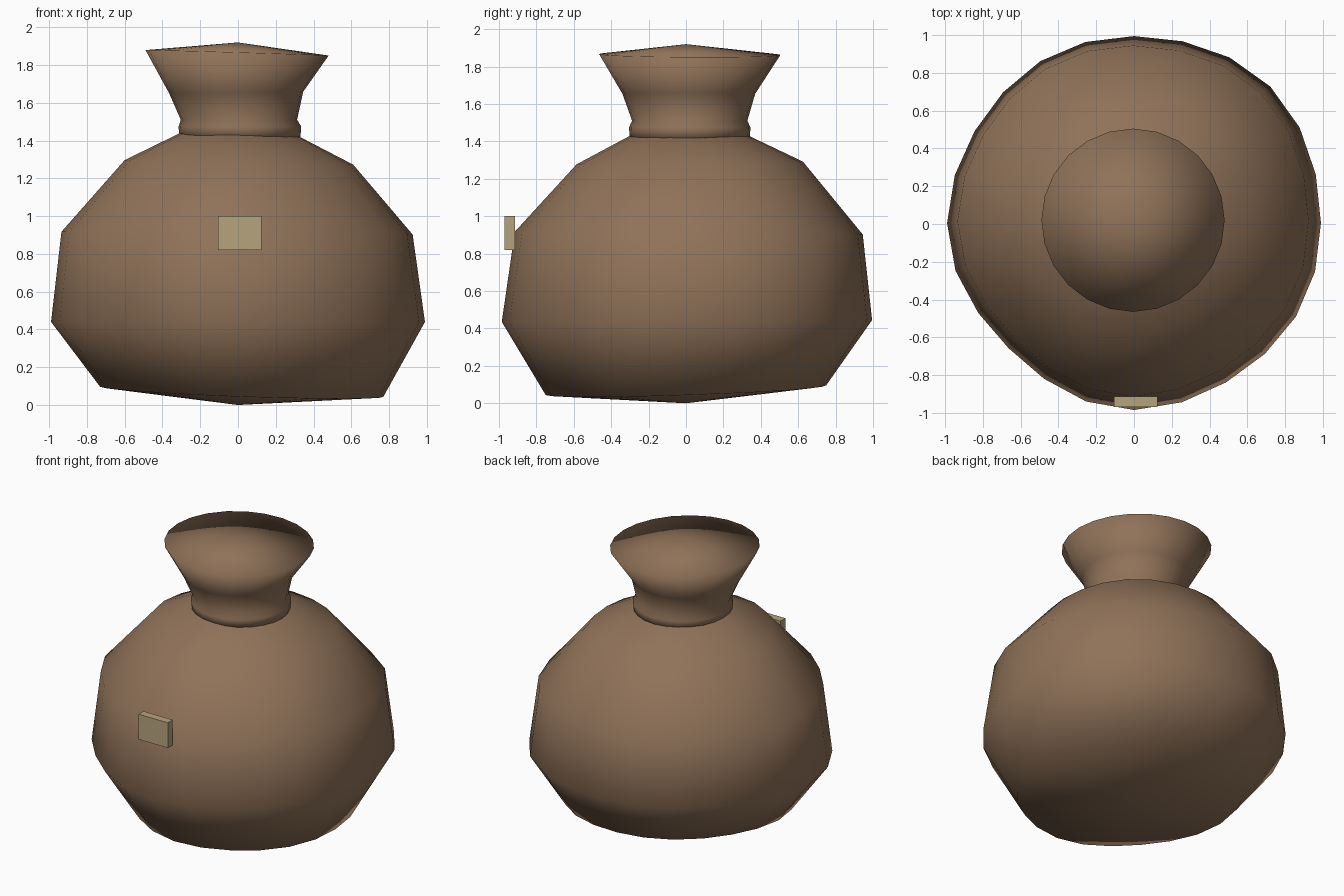
import bpy, bmesh
from math import sin, cos, pi

if "Cube" in bpy.data.objects:
    bpy.data.objects.remove(bpy.data.objects["Cube"], do_unlink=True)

SIDES = 24


def material(name, colour):
    mat = bpy.data.materials.new(name)
    mat.use_nodes = True
    mat.diffuse_color = colour
    mat.node_tree.nodes["Principled BSDF"].inputs["Base Color"].default_value = colour
    return mat


def finish(bm, name, mat, smooth):
    bmesh.ops.recalc_face_normals(bm, faces=bm.faces)
    mesh = bpy.data.meshes.new(name)
    for face in bm.faces:
        face.smooth = smooth
    bm.to_mesh(mesh)
    bm.free()
    mesh.materials.append(mat)
    obj = bpy.data.objects.new(name, mesh)
    bpy.context.collection.objects.link(obj)
    return obj


def slump(a):
    # uneven bulge of the filled cloth, strongest on the diagonals
    return sin(2 * a) ** 2 * (0.042 * cos(a - pi / 4) - 0.01)


def lathe(name, rings, bottom, top, mat, lumpy):
    # each ring: radius, height, centre x, centre y, tilt along x, tilt along y
    bm = bmesh.new()
    loops = []
    for r, z, cx, cy, tx, ty in rings:
        loop = []
        for i in range(SIDES):
            a = 2 * pi * i / SIDES
            rad = r * (1 + (slump(a) if lumpy else 0))
            x, y = rad * cos(a), rad * sin(a)
            loop.append(bm.verts.new((x + cx, y + cy, z + tx * x + ty * y)))
        loops.append(loop)
    poles = [bm.verts.new((0, 0, bottom)), bm.verts.new((0, 0, top))]
    for i in range(SIDES):
        j = (i + 1) % SIDES
        for low, high in zip(loops, loops[1:]):
            bm.faces.new((low[i], low[j], high[j], high[i]))
        bm.faces.new((poles[0], loops[0][j], loops[0][i]))
        bm.faces.new((poles[1], loops[-1][i], loops[-1][j]))
    return finish(bm, name, mat, True)


cloth = material("brown cloth", (0.28, 0.17, 0.10, 1))
paper = material("tan label", (0.47, 0.37, 0.21, 1))

# Slumped round bag
lathe("sack_body", [
    (0.75, 0.07, 0.02, 0.0, -0.035, 0.035),
    (0.99, 0.44, 0.0, 0.005, 0.0, 0.005),
    (0.93, 0.91, -0.005, 0.015, -0.008, -0.008),
    (0.605, 1.285, 0.005, 0.02, -0.02, 0.012),
], 0.0, 1.59, cloth, True)

# Gathered neck flaring to a closed, slightly peaked top
lathe("sack_neck", [
    (0.32, 1.41, 0.01, 0.02, 0, 0),
    (0.325, 1.475, 0.01, 0.02, 0, 0),
    (0.308, 1.51, 0.005, 0.02, 0, 0),
    (0.355, 1.655, -0.01, 0.015, 0.01, 0),
    (0.485, 1.865, -0.005, 0.02, -0.03, -0.005),
], 1.41, 1.92, cloth, False)

# Small label on the front
bm = bmesh.new()
bmesh.ops.create_cube(bm, size=1)
bmesh.ops.scale(bm, vec=(0.23, 0.055, 0.18), verts=bm.verts)
bmesh.ops.translate(bm, vec=(0.01, -0.942, 0.91), verts=bm.verts)
finish(bm, "front_label", paper, False)
